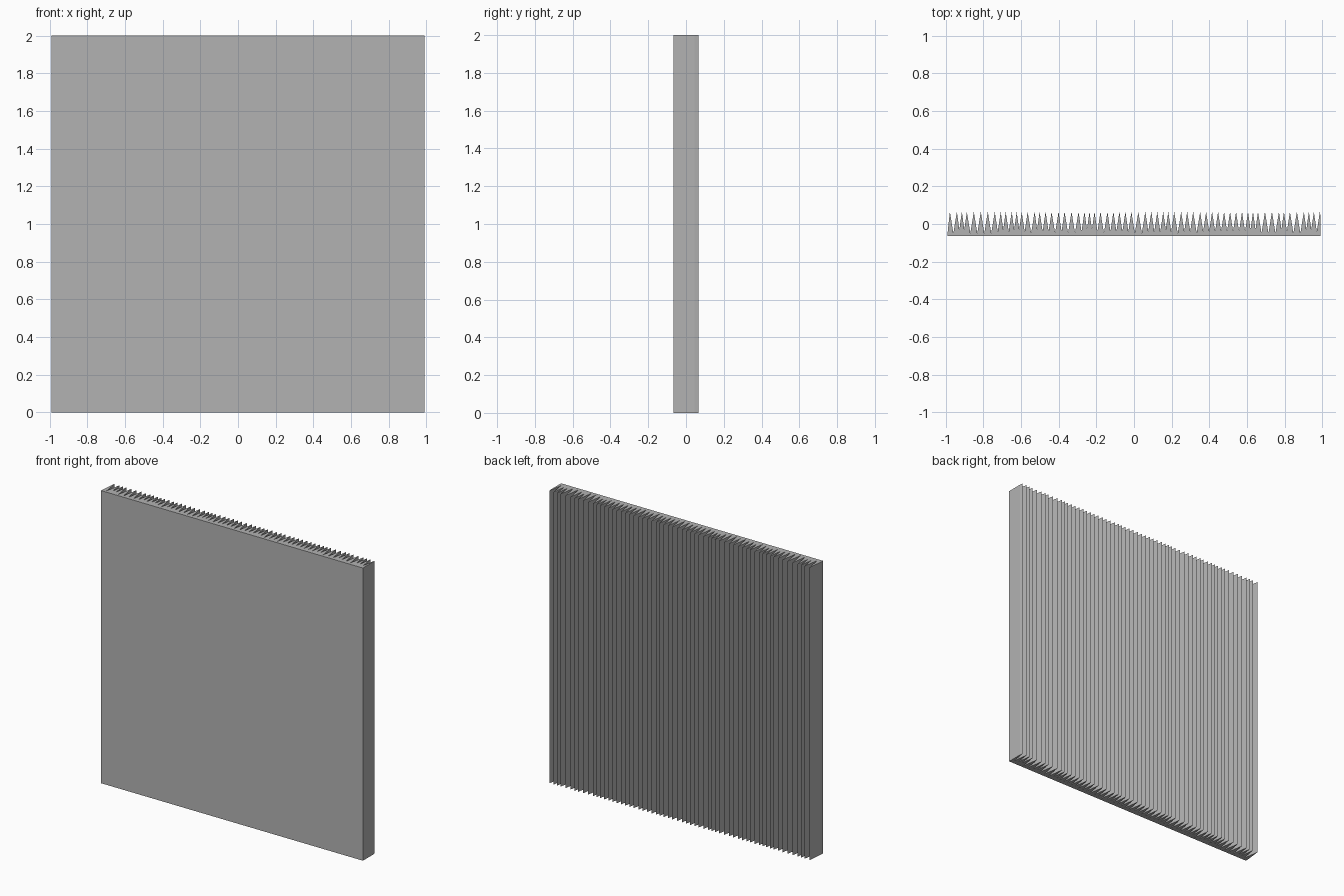
import bpy, bmesh

if "Cube" in bpy.data.objects:
    bpy.data.objects.remove(bpy.data.objects["Cube"])

HALF, FRONT, TIP, HEIGHT = 0.99, -0.065, 0.065, 2.0

# gaps between neighbouring ridges, in hundredths of the ridge module
GAPS = [7, 5, 5, 7, 7, 7, 7, 6, 5, 6, 5, 5, 6, 7, 5, 6, 6, 7, 6, 7, 7,
        6, 5, 5, 6, 7, 6, 6, 6, 6, 7, 7, 6, 6, 6, 5, 6, 7, 6, 6, 7,
        6, 6, 6, 6, 6, 6, 6, 6, 5, 5, 7, 7, 7, 5, 6, 7, 7, 5, 5, 6]

# saw-tooth outline: flat front, ridges on the back, deeper where gaps are wide
first = -HALF + 0.012
step = (HALF - 0.003 - first) / sum(GAPS)
outline = [(-HALF, FRONT), (HALF, FRONT), (HALF, TIP - 0.02)]
back = [(-HALF, -0.045), (first, TIP)]
x = first
for g in GAPS:
    depth = {5: 0.095, 6: 0.105, 7: 0.114}[g]
    back.append((x + g * step / 2, TIP - depth))
    x += g * step
    back.append((x, TIP))
outline += back[::-1]

# extrude the outline upward into the panel
bm = bmesh.new()
face = bm.faces.new([bm.verts.new((px, py, 0)) for px, py in outline])
ext = bmesh.ops.extrude_face_region(bm, geom=[face])
bmesh.ops.translate(bm, vec=(0, 0, HEIGHT),
                    verts=[v for v in ext["geom"] if isinstance(v, bmesh.types.BMVert)])
bmesh.ops.recalc_face_normals(bm, faces=bm.faces)
mesh = bpy.data.meshes.new("ridged_panel")
bm.to_mesh(mesh)
bm.free()

grey = bpy.data.materials.new("plain grey")
grey.diffuse_color = (0.45, 0.45, 0.45, 1)
grey.use_nodes = True
grey.node_tree.nodes["Principled BSDF"].inputs["Base Color"].default_value = grey.diffuse_color
mesh.materials.append(grey)
panel = bpy.data.objects.new("ridged_panel", mesh)
bpy.context.collection.objects.link(panel)
